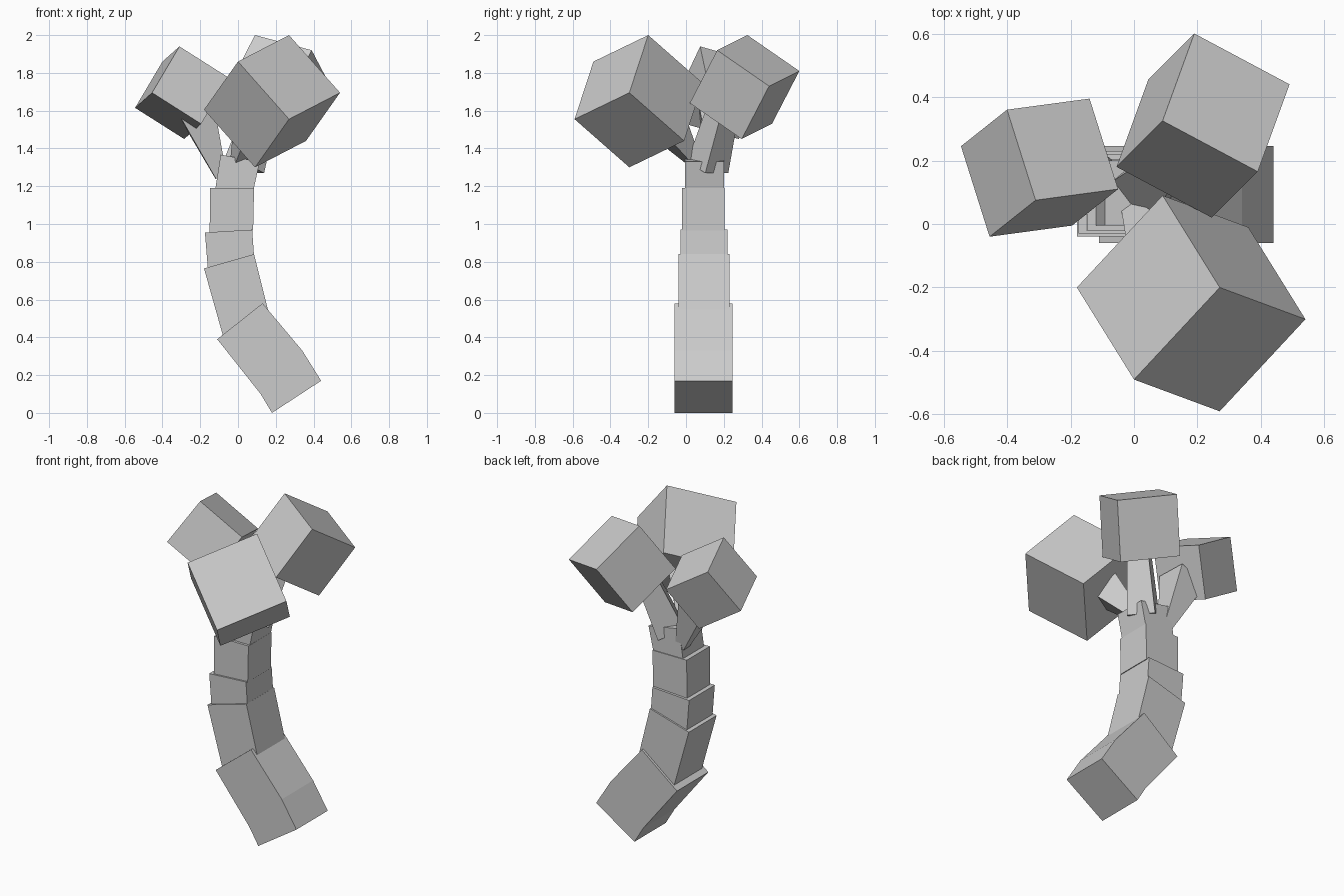
import bpy
from mathutils import Vector

if "Cube" in bpy.data.objects:
    bpy.data.objects.remove(bpy.data.objects["Cube"])


def hexahedron(name, bottom, top):
    """Box-like solid from two matching rings of four points."""
    mesh = bpy.data.meshes.new(name)
    faces = [(3, 2, 1, 0), (4, 5, 6, 7)]
    faces += [(i, (i + 1) % 4, (i + 1) % 4 + 4, i + 4) for i in range(4)]
    mesh.from_pydata([Vector(p) for p in bottom + top], [], faces)
    obj = bpy.data.objects.new(name, mesh)
    bpy.context.collection.objects.link(obj)
    # consistent outward normals
    import bmesh
    bm = bmesh.new()
    bm.from_mesh(mesh)
    bmesh.ops.recalc_face_normals(bm, faces=bm.faces)
    bm.to_mesh(mesh)
    bm.free()
    return obj


def trunk_segment(name, bl, br, tr, tl, y0, y1):
    """Trunk block: a front (x, z) outline carried from y0 to y1."""
    def ring(a, b):
        return [(a[0], y0, a[1]), (b[0], y0, b[1]), (b[0], y1, b[1]), (a[0], y1, a[1])]
    hexahedron(name, ring(bl, br), ring(tl, tr))


def foliage(name, corner, a, b, c):
    """Tilted cube from its highest corner and three edge vectors."""
    o, a, b, c = map(Vector, (corner, a, b, c))
    ring = [o, o + a, o + a + b, o + b]
    hexahedron(name, [p + c for p in ring], ring)


def branch(name, start, end, w0, w1):
    """Square branch flaring from start to end."""
    start, end = Vector(start), Vector(end)
    d = (end - start).normalized()
    u = d.cross(Vector((0, 0, 1))).normalized()
    v = d.cross(u)

    def ring(p, w):
        return [p + (u * i + v * j) * w / 2 for i, j in ((-1, -1), (1, -1), (1, 1), (-1, 1))]
    hexahedron(name, ring(start, w0), ring(end, w1))


# Curved trunk, stacked from shrinking blocks
trunk_segment("trunk_base", (0.18, 0), (0.44, 0.17), (0.34, 0.33), (0.12, 0.10), -0.06, 0.245)
trunk_segment("trunk_lower", (0.12, 0.10), (0.34, 0.33), (0.13, 0.58), (-0.11, 0.39), -0.06, 0.245)
trunk_segment("trunk_middle", (-0.08, 0.41), (0.16, 0.54), (0.085, 0.84), (-0.18, 0.765), -0.04, 0.23)
trunk_segment("trunk_bend", (-0.16, 0.77), (0.085, 0.83), (0.075, 0.97), (-0.175, 0.955), -0.03, 0.22)
trunk_segment("trunk_upper", (-0.15, 0.955), (0.08, 0.965), (0.085, 1.19), (-0.148, 1.19), -0.02, 0.205)
trunk_segment("trunk_top", (-0.12, 1.185), (0.083, 1.185), (0.115, 1.33), (-0.092, 1.367), -0.005, 0.2)

# Branches running into the foliage
branch("branch_left", (-0.09, 0.165, 1.25), (-0.22, 0.16, 1.60), 0.06, 0.19)
branch("branch_front", (-0.01, 0.05, 1.32), (0.09, -0.11, 1.54), 0.05, 0.17)
branch("branch_back", (0.03, 0.115, 1.30), (0.13, 0.20, 1.62), 0.16, 0.12)

# Foliage cubes
foliage("foliage_front", (0.27, -0.20, 2.0), (-0.27, -0.29, -0.14), (0.27, -0.10, -0.305), (-0.18, 0.29, -0.255))
foliage("foliage_back", (0.09, 0.325, 2.0), (0.30, -0.16, -0.08), (0.10, 0.275, -0.19), (-0.145, -0.145, -0.28))
foliage("foliage_left", (-0.31, 0.075, 1.94), (0.26, 0.035, -0.165), (-0.09, 0.285, -0.08), (-0.145, -0.115, -0.245))
